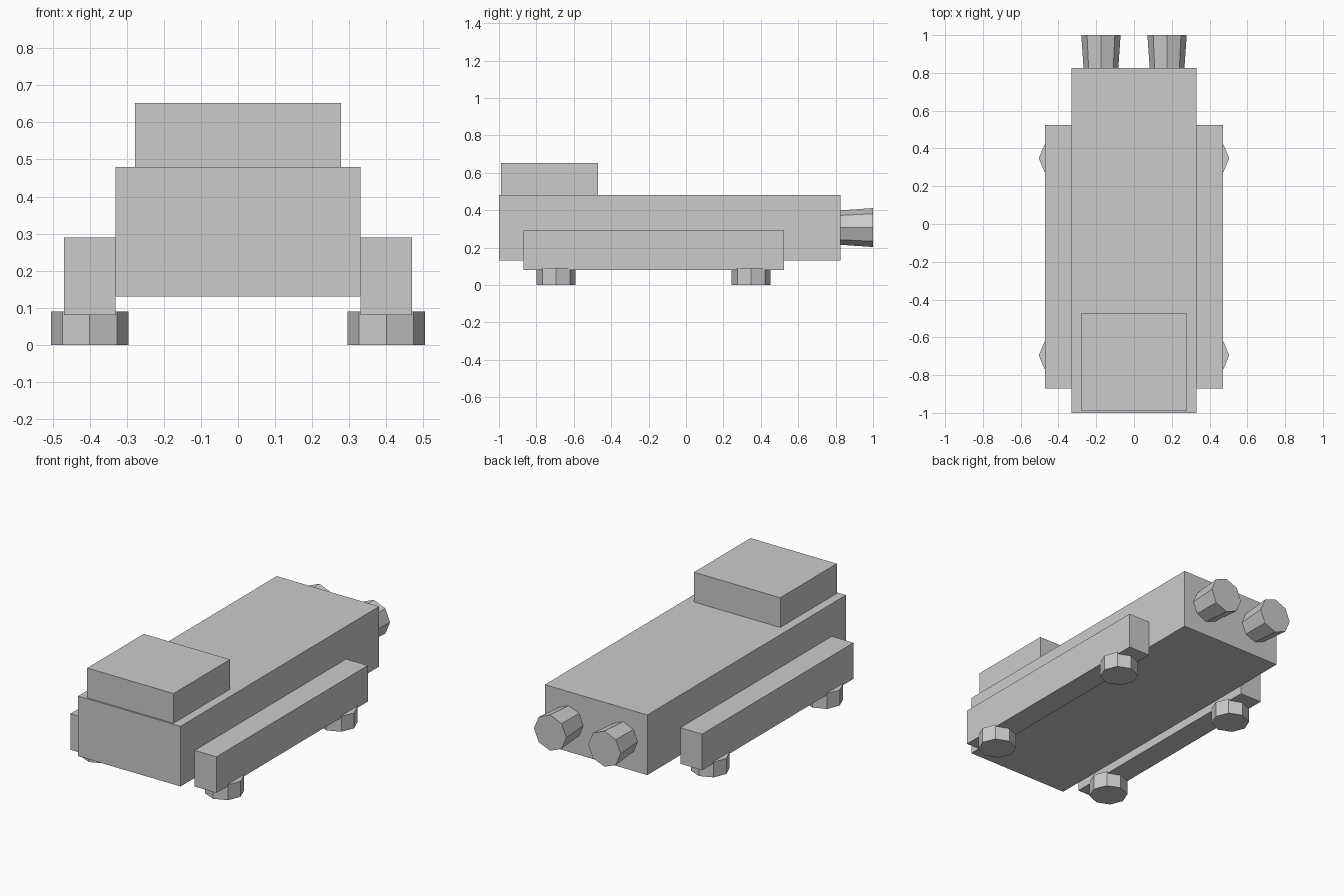
import bpy
from math import radians

if "Cube" in bpy.data.objects:
    bpy.data.objects.remove(bpy.data.objects["Cube"])


def box(name, x, y, z):
    """Box from (min, max) ranges on each axis."""
    ranges = (x, y, z)
    bpy.ops.mesh.primitive_cube_add(size=1, location=[(a + b) / 2 for a, b in ranges])
    ob = bpy.context.object
    ob.name = name
    ob.scale = [b - a for a, b in ranges]
    bpy.ops.object.transform_apply(location=False, rotation=False, scale=True)
    return ob


def octagon(name, r1, r2, depth, location, tilt=0, spin=0):
    """Eight-sided frustum with corners on its cross axes."""
    bpy.ops.mesh.primitive_cone_add(vertices=8, radius1=r1, radius2=r2, depth=depth,
                                    location=location, rotation=(radians(tilt), 0, 0))
    bpy.context.object.name = name


# Main hull and raised cabin at the front
box("hull", (-0.33, 0.33), (-1.0, 0.827), (0.13, 0.48))
box("cabin", (-0.278, 0.278), (-0.99, -0.47), (0.48, 0.653))

for side, s in (("left", -1), ("right", 1)):
    # Side pod
    box(f"side_pod_{side}", sorted((s * 0.33, s * 0.47)), (-0.87, 0.523), (0.08, 0.29))

    # Landing pads under the pod
    for end, y in (("front", -0.695), ("rear", 0.348)):
        octagon(f"landing_pad_{end}_{side}", 0.104, 0.104, 0.09, (s * 0.4, y, 0.045))

    # Flared engine nozzle, wide end facing the rear
    octagon(f"engine_{side}", 0.08, 0.104, 0.35, (s * 0.175, 0.825, 0.307), tilt=-90)
